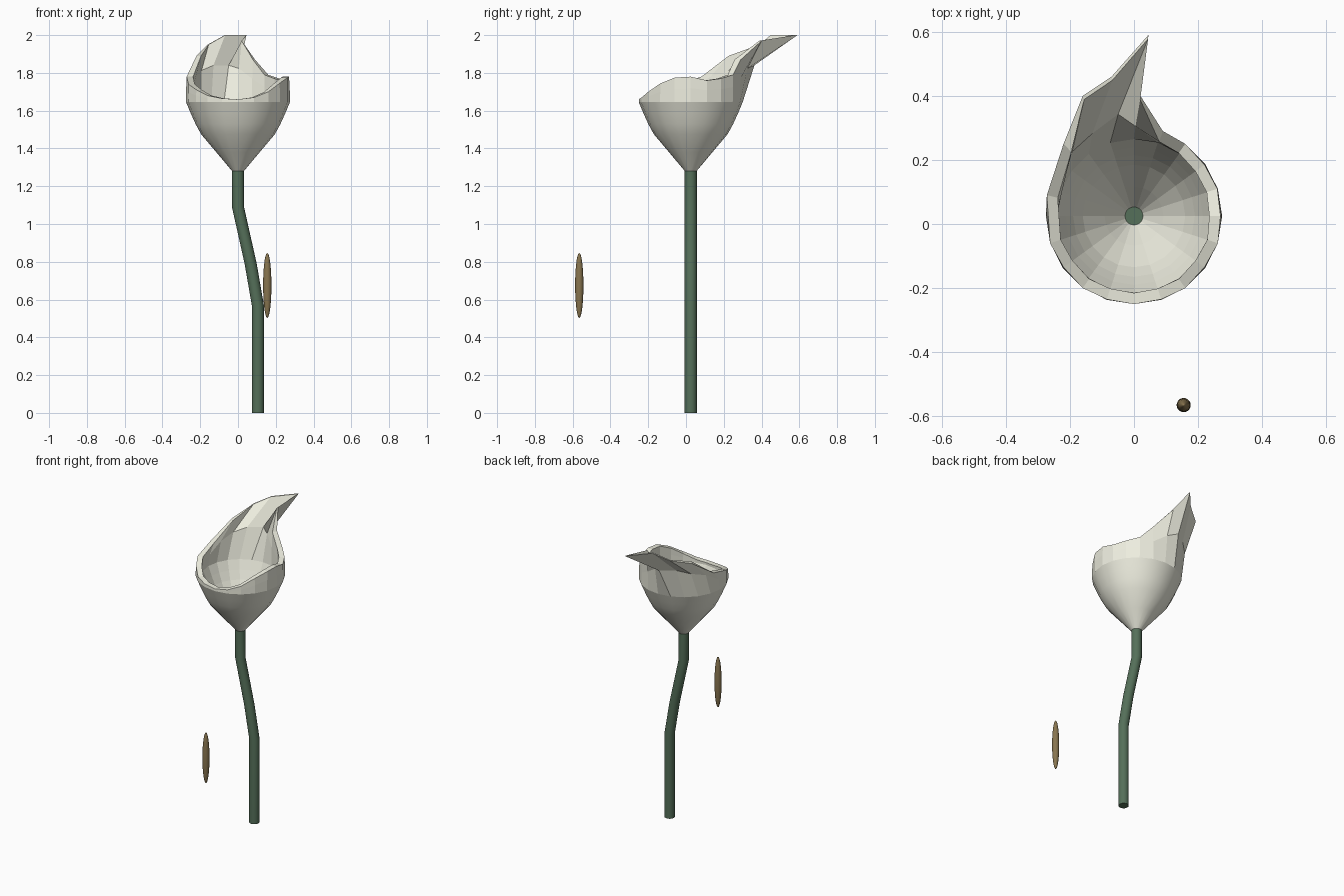
import bpy, bmesh, math
from mathutils import Vector

if "Cube" in bpy.data.objects:
    bpy.data.objects.remove(bpy.data.objects["Cube"])

CY = 0.025   # flower axis sits at x=0, y=CY
N = 20       # sides of the bloom


def material(name, rgb):
    m = bpy.data.materials.new(name)
    m.diffuse_color = (*rgb, 1)
    m.use_nodes = True
    m.node_tree.nodes["Principled BSDF"].inputs["Base Color"].default_value = m.diffuse_color
    return m


def circle(x, y, z, r, n):
    return [Vector((x + r * math.cos(2 * math.pi * k / n),
                    y + r * math.sin(2 * math.pi * k / n), z)) for k in range(n)]


def loft(name, rings, mat, smooth_rows, caps=False):
    """Skin a list of equal-length rings; the listed rows are shaded smooth."""
    bm = bmesh.new()
    vs = [[bm.verts.new(p) for p in ring] for ring in rings]
    n = len(rings[0])
    for i in range(len(vs) - 1):
        for k in range(n):
            j = (k + 1) % n
            f = bm.faces.new((vs[i][k], vs[i][j], vs[i + 1][j], vs[i + 1][k]))
            f.smooth = i in smooth_rows
    if caps:
        bm.faces.new(vs[0][::-1])
        bm.faces.new(vs[-1])
    me = bpy.data.meshes.new(name)
    bm.to_mesh(me)
    bm.free()
    me.materials.append(mat)
    ob = bpy.data.objects.new(name, me)
    bpy.context.collection.objects.link(ob)
    return ob


cream = material("petal_cream", (0.85, 0.85, 0.74))
green = material("stem_green", (0.09, 0.16, 0.10))
brown = material("spadix_brown", (0.25, 0.18, 0.08))

# Stem: bent tube
path = [(0.105, 0), (0.105, 0.57), (0.067, 0.79), (0.0, 1.09), (0.0, 1.285)]
loft("stem", [circle(x, CY, z, 0.032, 20) for x, z in path], green, range(4), caps=True)

# Petal: round funnel below, uneven rim drawn out to a tip at the back
rim = [Vector(p) for p in (
    (0.27, 0.025, 1.78), (0.26, 0.11, 1.76), (0.22, 0.185, 1.77), (0.16, 0.25, 1.79),
    (0.09, 0.29, 1.87), (0.02, 0.40, 1.97), (0.045, 0.59, 2.0), (-0.07, 0.46, 2.0),
    (-0.16, 0.40, 1.95), (-0.22, 0.25, 1.89), (-0.272, 0.09, 1.78), (-0.262, -0.06, 1.74),
    (-0.22, -0.135, 1.71), (-0.16, -0.20, 1.68), (-0.085, -0.235, 1.665), (0, -0.25, 1.66),
    (0.085, -0.235, 1.67), (0.16, -0.20, 1.70), (0.22, -0.135, 1.745), (0.262, -0.06, 1.775))]
profile = [(0.031, 1.28), (0.115, 1.38), (0.195, 1.475), (0.225, 1.53), (0.25, 1.585), (0.275, 1.645)]
outer = [circle(0, CY, z, r, N) for r, z in profile]
mid = []
for a, b in zip(outer[-1], rim):
    p = a.lerp(b, 0.25)
    p.z = a.z + 0.55 * (b.z - a.z)
    mid.append(p)
outer += [mid, rim]


def inset(ring, thick, back):
    res = []
    for k, p in enumerate(ring):
        d = Vector((p.x, p.y - CY, 0))
        t = back if 5 <= k <= 8 else thick
        res.append(p - d.normalized() * min(t, d.length * 0.2))
    return res


inner = [inset(r, 0.035, 0.035) for r in outer[:-2]]
inner += [inset(mid, 0.035, 0.02), inset(rim, 0.035, 0.012)]
loft("petal", outer + inner[::-1], cream, range(5))

# Spadix: slender pod standing in front
bpy.ops.mesh.primitive_uv_sphere_add(segments=20, ring_count=14, radius=1,
                                     location=(0.155, -0.565, 0.675))
pod = bpy.context.object
pod.name = "spadix"
pod.scale = (0.022, 0.022, 0.172)
pod.data.materials.append(brown)
bpy.ops.object.shade_smooth()
